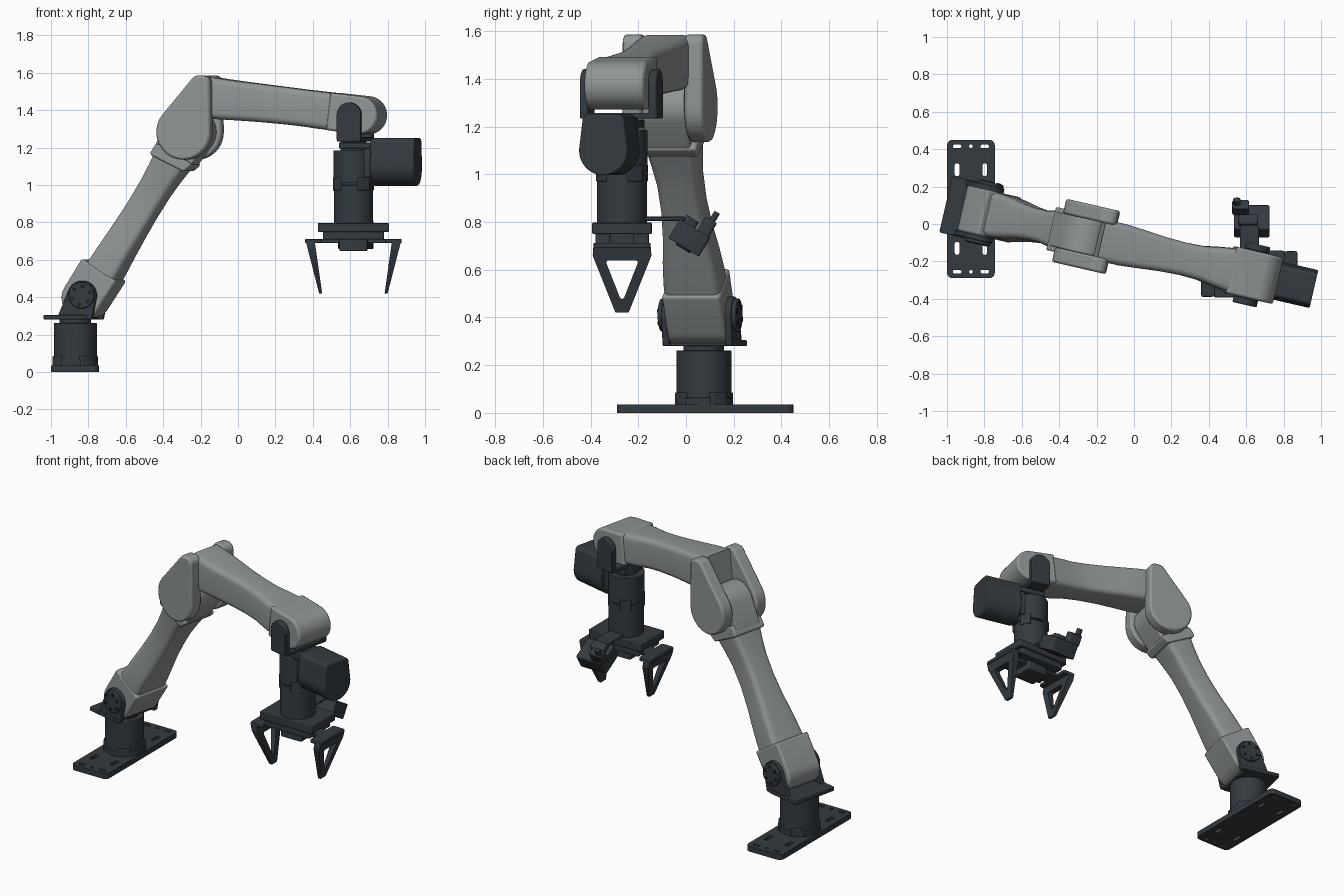
import bpy, bmesh, math
from mathutils import Matrix, Vector
from mathutils.geometry import convex_hull_2d

if "Cube" in bpy.data.objects:
    bpy.data.objects.remove(bpy.data.objects["Cube"])

parts = []


def material(name, rgb):
    m = bpy.data.materials.new(name)
    m.use_nodes = True
    m.diffuse_color = (*rgb, 1)
    m.node_tree.nodes["Principled BSDF"].inputs["Base Color"].default_value = (*rgb, 1)
    return m


GREY = material("satin_grey", (0.28, 0.30, 0.305))
DARK = material("charcoal", (0.035, 0.043, 0.052))
BLACK = material("bolt_black", (0.012, 0.014, 0.018))


def T(x=0, y=0, z=0):
    return Matrix.Translation((x, y, z))


def R(deg, axis):
    return Matrix.Rotation(math.radians(deg), 4, axis)


SIDE = R(90, 'X')                    # profile stands in x-z, depth runs along -y
ALONG = R(90, 'Z') @ R(90, 'X')      # profile stands in y-z, depth runs along +x


def finish(name, bm, frame, mat, bevel=0):
    bmesh.ops.recalc_face_normals(bm, faces=bm.faces)
    mesh = bpy.data.meshes.new(name)
    bm.to_mesh(mesh)
    bm.free()
    mesh.transform(frame)
    mesh.materials.append(mat)
    ob = bpy.data.objects.new(name, mesh)
    bpy.context.collection.objects.link(ob)
    if bevel:
        b = ob.modifiers.new("soft_edges", 'BEVEL')
        b.width, b.segments, b.limit_method = bevel, 2, 'ANGLE'
        b.angle_limit = math.radians(50)
    parts.append(ob)
    return ob


def prism(name, frame, circles, d0, d1, mat, bevel=0, n=32):
    """Extrude the convex hull of some (x, y, radius) circles from d0 to d1."""
    pts = [Vector((x + r * math.cos(i * math.tau / n), y + r * math.sin(i * math.tau / n)))
           for x, y, r in circles for i in range(n)]
    loop = [pts[i] for i in convex_hull_2d(pts)]
    bm = bmesh.new()
    low, high = ([bm.verts.new((p.x, p.y, d)) for p in loop] for d in (d0, d1))
    bm.faces.new(low)
    bm.faces.new(high)
    for i in range(len(loop)):
        j = (i + 1) % len(loop)
        bm.faces.new((low[i], low[j], high[j], high[i]))
    return finish(name, bm, frame, mat, bevel)


def slab(name, frame, hx, hy, d0, d1, mat, r=0.012, bevel=0.004):
    corners = [(sx * (hx - r), sy * (hy - r), r) for sx in (-1, 1) for sy in (-1, 1)]
    return prism(name, frame, corners, d0, d1, mat, bevel, 16)


def loft(name, frame, sections, r, mat):
    """Skin rounded rectangles given as (x, half width, low, high)."""
    bm, rings = bmesh.new(), []
    for x, w, lo, hi in sections:
        ring = []
        for k, (cy, cz) in enumerate(((w - r, hi - r), (r - w, hi - r), (r - w, lo + r), (w - r, lo + r))):
            for i in range(6):
                a = math.radians(90 * k + 18 * i)
                ring.append(bm.verts.new((x, cy + r * math.cos(a), cz + r * math.sin(a))))
        rings.append(ring)
    for a, b in zip(rings, rings[1:]):
        for i in range(len(a)):
            j = (i + 1) % len(a)
            bm.faces.new((a[i], a[j], b[j], b[i]))
    bm.faces.new(rings[0])
    bm.faces.new(rings[-1])
    return finish(name, bm, frame, mat)


def cut(ob, cutter):
    m = ob.modifiers.new("cut", 'BOOLEAN')
    m.operation, m.object, m.solver = 'DIFFERENCE', cutter, 'EXACT'
    bpy.context.view_layer.objects.active = ob
    bpy.ops.object.modifier_apply(modifier="cut")
    parts.remove(cutter)
    bpy.data.objects.remove(cutter)


# Floor plate with slots and holes
foot = T(-0.872, 0.08)
plate = slab("floor_plate", foot, 0.128, 0.37, 0, 0.035, DARK, 0.03, 0)
for sy in (-1, 1):
    for sx in (-1, 1):
        x = sx * 0.074
        for line in ([(x, sy * 0.21 + d, 0.013) for d in (-0.022, 0.022)],
                     [(x + d, sy * 0.335, 0.01) for d in (-0.013, 0.013)]):
            cut(plate, prism("slot_cutter", foot, line, -0.1, 0.1, DARK, n=16))
    cut(plate, prism("hole_cutter", foot, [(0, sy * 0.335, 0.01)], -0.1, 0.1, DARK, n=16))

# Base turret
ARM = T(-0.87, 0.075) @ R(-13, 'Z')
for name, r, z0, z1 in (("base_collar", 0.122, 0.03, 0.065), ("base_drum", 0.115, 0.06, 0.262),
                        ("base_neck", 0.085, 0.26, 0.29)):
    prism(name, ARM, [(0, 0, r)], z0, z1, DARK, 0.003, 64)
for i in range(4):
    slab("base_lug", ARM @ R(45 + 90 * i, 'Z') @ T(0.108), 0.016, 0.04, 0.03, 0.085, DARK)

# Joint frames: local x runs along each link, local y is the joint axis
SHOULDER, ELBOW, WRIST = ARM @ T(0.07, 0, 0.41), ARM @ T(0.63, 0, 1.283), ARM @ T(1.537, 0, 1.375)
LOWER, LOWER_END = SHOULDER @ R(-57.3, 'Y'), ELBOW @ R(-57.3, 'Y')
UPPER = WRIST @ R(6.6, 'Y')

# Shoulder bracket and knuckle
slab("shoulder_bracket_floor", ARM @ T(-0.02), 0.12, 0.155, 0.28, 0.305, DARK)
for s in (-1, 1):
    prism("shoulder_bracket_cheek", SHOULDER @ SIDE,
          [(0, 0, 0.078), (-0.125, -0.12, 0.01), (0.045, -0.12, 0.01)], s * 0.12, s * 0.15, DARK, 0.004)
    prism("shoulder_cap", SHOULDER @ SIDE, [(0, 0, 0.07)], s * 0.14, s * 0.168, DARK, 0.005)
    for i in range(6):
        a = math.radians(60 * i + 20)
        prism("shoulder_bolt", SHOULDER @ SIDE, [(0.05 * math.cos(a), 0.05 * math.sin(a), 0.01)],
              s * 0.16, s * 0.172, BLACK, n=12)
prism("shoulder_knuckle", LOWER @ SIDE,
      [(-0.02, 0.01, 0.1), (-0.02, -0.01, 0.1), (0.15, 0.1, 0.012), (0.15, -0.1, 0.012)],
      -0.125, 0.125, GREY, 0.012)

# Lower arm with a waist
loft("lower_arm", LOWER, [(0.1, 0.122, -0.1, 0.085), (0.2, 0.12, -0.098, 0.08), (0.3, 0.112, -0.092, 0.078),
                          (0.42, 0.097, -0.088, 0.076), (0.55, 0.088, -0.085, 0.075), (0.68, 0.089, -0.085, 0.078),
                          (0.78, 0.1, -0.09, 0.084), (0.88, 0.112, -0.1, 0.095)], 0.035, GREY)

# Elbow: centre knuckle, collar and two tapered cheeks
prism("elbow_knuckle", LOWER_END @ SIDE,
      [(0, 0, 0.125), (-0.18, 0.088, 0.015), (-0.15, -0.1, 0.015)], -0.092, 0.092, GREY, 0.006)
prism("elbow_collar", LOWER_END @ SIDE,
      [(-0.19, 0.088, 0.015), (-0.15, 0.088, 0.015), (-0.14, -0.105, 0.015), (-0.17, -0.095, 0.015)],
      -0.118, 0.118, GREY, 0.008)
for s in (-1, 1):
    prism("elbow_cheek", ELBOW @ SIDE, [(0, 0, 0.148), (0.08, 0.262, 0.04), (0.105, 0.262, 0.04)],
          s * 0.092, s * 0.173, GREY, 0.012, 48)

# Upper arm and rounded wrist head
loft("upper_arm", UPPER, [(-0.84, 0.112, -0.11, 0.112), (-0.72, 0.112, -0.108, 0.108), (-0.62, 0.104, -0.102, 0.106),
                          (-0.5, 0.093, -0.097, 0.105), (-0.38, 0.088, -0.094, 0.104), (-0.28, 0.092, -0.093, 0.103),
                          (-0.2, 0.106, -0.095, 0.103), (-0.1, 0.12, -0.096, 0.103)], 0.035, GREY)
prism("wrist_head", UPPER @ SIDE, [(0.045, 0.003, 0.102), (-0.11, 0.092, 0.012), (-0.11, -0.084, 0.012)],
      -0.128, 0.128, GREY, 0.012, 48)

# Wrist bracket
for s in (-1, 1):
    prism("wrist_bracket_cheek", WRIST @ SIDE, [(0, 0, 0.066), (-0.056, -0.13, 0.01), (0.056, -0.13, 0.01)],
          s * 0.13, s * 0.165, DARK, 0.006)
slab("wrist_bracket_floor", WRIST, 0.066, 0.165, -0.142, -0.118, DARK)

# Wrist drums and side motor
TOOL = T(0.617, -0.268)
for name, r, z0, z1 in (("wrist_neck", 0.07, 1.18, 1.24), ("upper_drum", 0.107, 1.01, 1.185),
                        ("drum_gap", 0.095, 0.99, 1.02), ("lower_drum", 0.105, 0.79, 1.0)):
    prism(name, TOOL, [(0, 0, r)], z0, z1, DARK, 0.003, 64)
for i in range(4):
    slab("drum_lug", TOOL @ R(32 + 90 * i, 'Z') @ T(0.097), 0.012, 0.035, 0.97, 1.04, DARK, 0.005)
slab("motor_mount", ARM @ T(1.585), 0.12, 0.085, 1.195, 1.228, DARK)
prism("motor_body", ARM @ T(0, 0, 1.1) @ ALONG, [(0, 0, 0.104), (-0.065, 0.126, 0.024), (0.065, 0.126, 0.024)],
      1.64, 1.88, DARK, 0.006, 48)
slab("motor_flange", ARM @ T(1.635, 0, 1.13) @ ALONG, 0.075, 0.09, -0.035, 0.02, DARK)

# Gripper body
slab("gripper_flange", TOOL, 0.19, 0.125, 0.75, 0.797, DARK)
for s in (-1, 1):
    slab("gripper_rail", TOOL @ T(0, s * 0.08), 0.163, 0.032, 0.708, 0.755, DARK)
slab("gripper_gearbox", TOOL, 0.075, 0.07, 0.648, 0.755, DARK)
slab("gripper_slide", TOOL, 0.25, 0.05, 0.69, 0.712, DARK)

# Fingers: open triangular frames that thin out and lean in toward the tip
for s in (-1, 1):
    frame = TOOL @ ALONG
    finger = prism("finger", frame, [(-0.108, 0.7, 0.012), (0.108, 0.7, 0.012), (-0.113, 0.66, 0.01),
                                     (0.113, 0.66, 0.01), (-0.022, 0.428, 0.008), (0.022, 0.428, 0.008)],
                   -0.5, 0.5, DARK, n=16)
    cut(finger, prism("finger_cutter", frame, [(-0.058, 0.63, 0.008), (0.058, 0.63, 0.008), (0, 0.488, 0.01)],
                      -0.8, 0.8, DARK, n=16))
    for v in finger.data.vertices:
        k = min(max((v.co.z - 0.42) / 0.28, 0), 1)
        outer = v.co.x > TOOL.translation.x
        v.co.x = TOOL.translation.x + s * ((0.183 + 0.072 * k) if outer else (0.167 + 0.04 * k))
    if s < 0:
        finger.data.flip_normals()
    slab("finger_foot", TOOL @ T(s * 0.215), 0.043, 0.12, 0.69, 0.712, DARK)

# Tilted camera on an arm behind the gripper
slab("camera_arm", T(0.617, -0.09), 0.05, 0.085, 0.805, 0.822, DARK)
CAM = T(0.63, 0.015, 0.735) @ R(-31, 'X')
slab("camera_body", CAM, 0.095, 0.075, -0.048, 0.045, DARK)
slab("camera_hinge", CAM @ T(-0.02, -0.03), 0.05, 0.03, 0.04, 0.075, DARK)
slab("camera_plug_block", CAM @ T(-0.06, 0.04), 0.045, 0.028, 0.04, 0.11, DARK)
slab("camera_plug", CAM @ T(-0.08, 0.045), 0.02, 0.013, 0.1, 0.15, DARK)
prism("camera_lens", CAM, [(0.02, 0, 0.035)], -0.056, -0.04, BLACK)

bpy.ops.object.select_all(action='DESELECT')
for ob in parts:
    ob.select_set(True)
bpy.context.view_layer.objects.active = parts[0]
bpy.ops.object.shade_smooth_by_angle(angle=math.radians(35))
